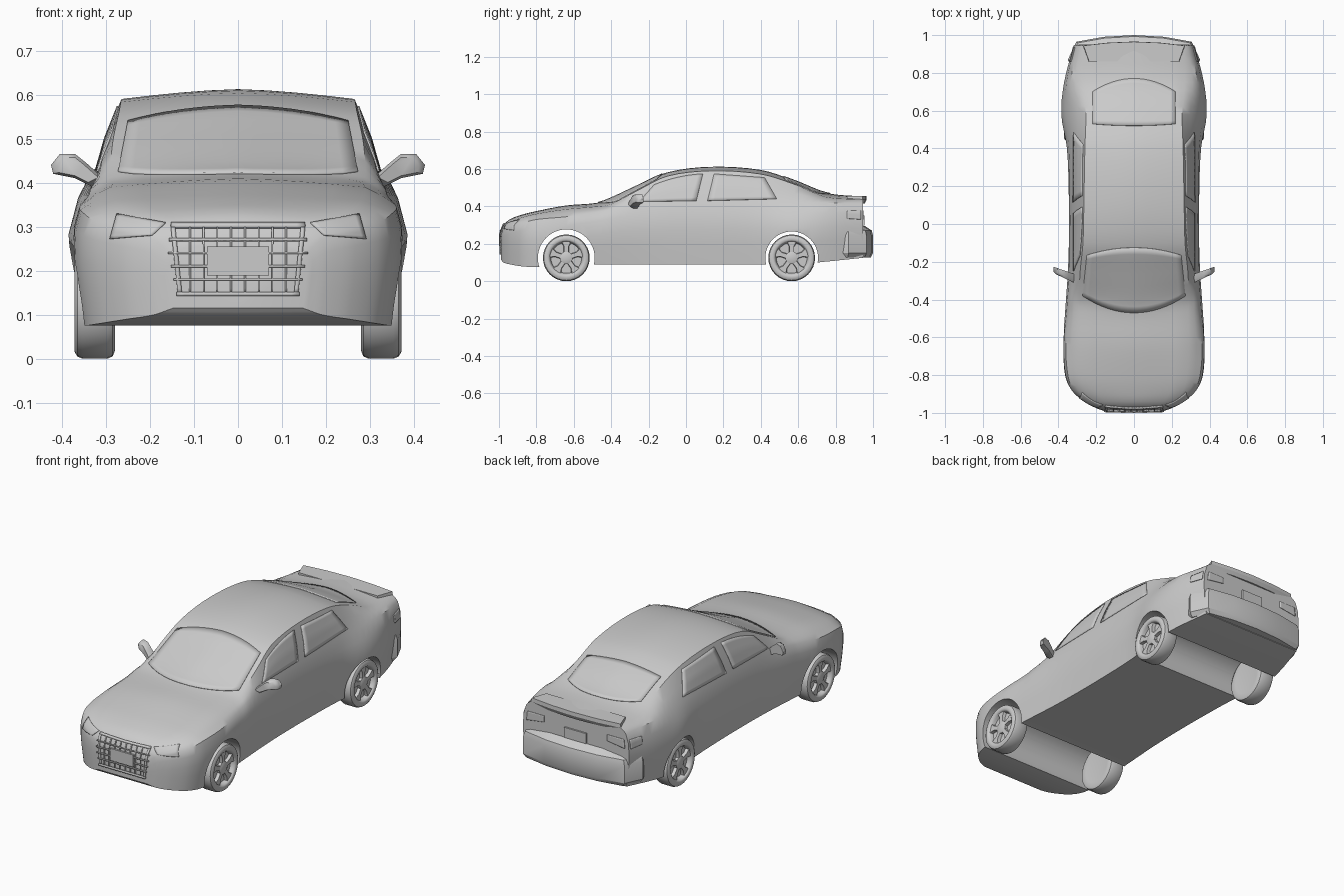
import bpy, bmesh, math
from mathutils import Vector
from mathutils.bvhtree import BVHTree

if "Cube" in bpy.data.objects:
    bpy.data.objects.remove(bpy.data.objects["Cube"])


def finish(name, bm, angle=35):
    bmesh.ops.recalc_face_normals(bm, faces=bm.faces[:])
    me = bpy.data.meshes.new(name)
    bm.to_mesh(me)
    bm.free()
    me.shade_smooth()
    me.set_sharp_from_angle(angle=math.radians(angle))
    ob = bpy.data.objects.new(name, me)
    bpy.context.collection.objects.link(ob)
    return ob


def loft(rings, bm=None):
    """Bridge closed rings of points and cap both ends."""
    bm = bm or bmesh.new()
    vs = [[bm.verts.new(p) for p in r] for r in rings]
    n = len(rings[0])
    for a, b in zip(vs, vs[1:]):
        for i in range(n):
            bm.faces.new((a[i], a[(i + 1) % n], b[(i + 1) % n], b[i]))
    bm.faces.new(vs[0])
    bm.faces.new(vs[-1][::-1])
    return bm


def mirror(ob):
    m = ob.modifiers.new("mirror", 'MIRROR')
    m.use_axis[0] = True


def box(name, loc, size):
    x, y, z = (s / 2 for s in size)
    c = Vector(loc)
    rings = [[c + Vector((i, j, k)) for i, j in ((-x, -y), (x, -y), (x, y), (-x, y))]
             for k in (-z, z)]
    return finish(name, loft(rings))


# Body stations: y, floor z, widest x, shoulder z, shoulder x, roof edge z, roof edge x, top z
STATIONS = [
    (-0.99, .115, .155, .235, .15, .25, .13, .265),
    (-0.975, .10, .20, .27, .19, .285, .16, .30),
    (-0.94, .09, .265, .29, .255, .315, .21, .332),
    (-0.88, .08, .33, .31, .32, .34, .26, .355),
    (-0.80, .075, .365, .33, .35, .36, .28, .375),
    (-0.64, .08, .375, .345, .36, .385, .29, .405),
    (-0.47, .09, .365, .37, .34, .40, .285, .42),
    (-0.40, .09, .36, .385, .335, .412, .29, .445),
    (-0.25, .09, .35, .405, .325, .49, .285, .515),
    (-0.10, .09, .345, .41, .325, .562, .27, .582),
    (0.13, .09, .345, .415, .325, .59, .265, .612),
    (0.40, .09, .355, .42, .325, .573, .26, .595),
    (0.58, .09, .385, .42, .33, .518, .255, .538),
    (0.75, .105, .37, .42, .335, .45, .27, .472),
    (0.945, .125, .32, .41, .30, .438, .265, .453),
]


def section(p):
    y, zb, wm, zs, ws, ze, we, zt = p
    h = zs - zb
    half = [(0, zb), (wm * .95, zb), (wm * .985, zb + .35 * h), (wm, zb + .58 * h),
            ((wm + ws) / 2 + .005, zb + .83 * h), (ws, zs),
            ((ws + we) / 2 + .005, (zs + ze) / 2)]
    half += [(we * t, zt - (zt - ze) * t ** 1.5) for t in (1, .75, .5, .25, 0)]
    pts = half + [(-x, z) for x, z in half[-2:0:-1]]
    return [Vector((x, y, z)) for x, z in pts]


def smooth_stations(st, steps=4):
    n = len(st)

    def tangent(i, k):
        a, b = st[max(i - 1, 0)], st[min(i + 1, n - 1)]
        return (b[k] - a[k]) / (b[0] - a[0])
    out = []
    for i in range(n - 1):
        a, b = st[i], st[i + 1]
        d = b[0] - a[0]
        for s in range(steps):
            t = s / steps
            out.append([a[0] + d * t] + [
                (2*t**3 - 3*t*t + 1) * a[k] + (t**3 - 2*t*t + t) * d * tangent(i, k)
                + (3*t*t - 2*t**3) * b[k] + (t**3 - t*t) * d * tangent(i + 1, k)
                for k in range(1, 8)])
    return out + [list(st[-1])]


# Main body shell
bm = loft([section(p) for p in smooth_stations(STATIONS)])
bmesh.ops.recalc_face_normals(bm, faces=bm.faces[:])
surface = BVHTree.FromBMesh(bm)
body = finish("car_body", bm, 40)

# Wheel arches: full-width tunnels
for y, r in ((-.64, .152), (.565, .141)):
    rings = [[Vector((x, y + r * math.cos(a * math.tau / 48), .125 + r * math.sin(a * math.tau / 48)))
              for a in range(48)] for x in (-.6, .6)]
    cutter = finish("arch_cutter", loft(rings))
    cutter.hide_render = True
    m = body.modifiers.new("arch", 'BOOLEAN')
    m.object, m.operation, m.solver = cutter, 'DIFFERENCE', 'EXACT'
    bpy.context.view_layer.objects.active = body
    bpy.ops.object.modifier_apply(modifier=m.name)
    bpy.data.objects.remove(cutter)
body.data.shade_smooth()
body.data.set_sharp_from_angle(angle=math.radians(40))

VIEWS = {  # ray start and direction for panels laid on the body
    "front": (lambda a, b: (a, -2, b), (0, 1, 0)),
    "rear": (lambda a, b: (a, 2, b), (0, -1, 0)),
    "side": (lambda a, b: (2, a, b), (-1, 0, 0)),
    "top": (lambda a, b: (a, b, 2), (0, 0, -1)),
}


def panel(name, view, quad, bow=(0, 0), n=(10, 8), lift=.001, thick=.006, both=False):
    """Thin plate that follows the body surface; quad = two low, then two high corners."""
    place, d = VIEWS[view]
    d = Vector(d)
    p = [Vector(q) for q in quad]
    bm = bmesh.new()
    grid = []
    for j in range(n[1] + 1):
        v, row = j / n[1], []
        for i in range(n[0] + 1):
            u = i / n[0]
            q = p[0].lerp(p[1], u).lerp(p[3].lerp(p[2], u), v)
            q.y += (bow[0] * (1 - v) + bow[1] * v) * (1 - (2 * u - 1) ** 2)
            hit = surface.ray_cast(Vector(place(q.x, q.y)), d)[0]
            row.append(bm.verts.new(hit - d * lift) if hit else None)
        grid.append(row)
    for r0, r1 in zip(grid, grid[1:]):
        for i in range(n[0]):
            f = (r0[i], r0[i + 1], r1[i + 1], r1[i])
            if all(f):
                bm.faces.new(f)
    ob = finish(name, bm)
    if both:
        mirror(ob)
    s = ob.modifiers.new("thickness", 'SOLIDIFY')
    s.thickness, s.offset = thick, 0
    return ob


# Glass
panel("windshield", "top", [(-.272, -.38), (.272, -.38), (.25, -.165), (-.25, -.165)], (-.09, .04), (16, 10))
panel("rear_window", "top", [(-.22, .53), (.22, .53), (.22, .70), (-.22, .70)], (-.01, .07), (16, 10))
panel("front_side_window", "side", [(-.25, .425), (.055, .43), (.09, .573), (-.17, .515)], (0, .012), both=True)
panel("rear_side_window", "side", [(.115, .43), (.485, .44), (.42, .553), (.15, .573)], both=True)

# Lamps
panel("headlight", "front", [(.195, .28), (.29, .272), (.275, .328), (.165, .308)], both=True)
panel("taillight_side", "side", [(.86, .335), (.935, .33), (.935, .378), (.86, .375)], both=True)
panel("taillight_rear", "rear", [(.19, .345), (.295, .33), (.29, .378), (.19, .378)], both=True)

# Grille: rim and crossing bars that follow the nose
def grille_half(z):
    return .14 + (z - .15) * .2 if z < .25 else .16 - (z - .25) * .15


for z, w in ((.147, .01), (.18, .005), (.21, .005), (.24, .005), (.27, .005), (.303, .01)):
    g = grille_half(z)
    panel("grille_bar", "front", [(-g, z - w / 2), (g, z - w / 2), (g, z + w / 2), (-g, z + w / 2)],
          n=(16, 1), lift=.004, thick=.008)
for k in range(5):
    x, w = (.018 + .031 * k, .004) if k < 4 else (.145, .01)
    lean = .008 if k == 4 else 0
    panel("grille_slat", "front", [(x - w - lean, .147), (x - lean, .147), (x + lean, .303), (x - w + lean, .303)],
          n=(1, 12), lift=.003, thick=.007, both=True)
box("front_plate", (0, -.994, .222), (.14, .012, .065))
box("rear_plate", (0, .947, .325), (.13, .014, .055))

# Rear bumper and boot lip, stacked from a plan outline
def plan_stack(name, half, levels):
    pts = half + [(-x, y) for x, y in half[::-1] if x]
    y0 = half[0][1]
    return finish(name, loft([[Vector((x * s, y0 + (y - y0) * s, z)) for x, y in pts] for z, s in levels]), 30)


plan_stack("rear_bumper", [(.30, .76), (.35, .87), (.305, .965), (.16, .991), (0, 1.0)],
           [(.128, .95), (.15, 1), (.245, 1), (.272, .97), (.295, .82)])
plan_stack("boot_lip", [(.24, .86), (.27, .945), (.14, .96), (0, .966)],
           [(.415, .9), (.435, 1), (.455, .99)])

# Door mirrors
OUTLINE = [(.30, .405), (.33, .39), (.37, .41), (.42, .42), (.425, .44),
           (.405, .465), (.37, .465), (.345, .445)]
rings = []
for dy, s in ((-.022, .75), (-.008, 1), (.018, 1)):
    rings.append([Vector((.37 + (x - .37) * s, -.285 + dy + (x - .31) * .35, .432 + (z - .432) * s))
                  for x, z in OUTLINE])
mirror(finish("door_mirror", loft(rings), 50))

# Wheels: lathed tyre and rim with five broad spokes
PROFILE = [(.02, -.04), (.085, -.042), (.108, -.045), (.12, -.04), (.125, -.028), (.125, .028), (.12, .04),
           (.11, .046), (.096, .046), (.09, .042), (.086, .034), (.082, .02), (.02, .02)]
for y in (-.64, .565):
    for side in (1, -1):
        bm = loft([[Vector((x, r * math.cos(a * math.tau / 32), r * math.sin(a * math.tau / 32)))
                    for a in range(32)] for r, x in PROFILE])
        hub = [(.034, .018), (.034, .036), (.022, .041)]
        loft([[Vector((x, r * math.cos(a * math.tau / 20), r * math.sin(a * math.tau / 20)))
               for a in range(20)] for r, x in hub], bm)
        for k in range(5):
            a = k * math.tau / 5 + math.pi / 2
            u, v = Vector((0, math.cos(a), math.sin(a))), Vector((0, -math.sin(a), math.cos(a)))
            loft([[u * r + v * w * s + Vector((x, 0, 0))
                   for s, x in ((-1, .018), (1, .018), (.8, .037), (-.8, .037))]
                  for r, w in ((.02, .014), (.06, .014), (.087, .03))], bm)
        wheel = finish("wheel", bm)
        wheel.location = (side * .325, y, .125)
        wheel.rotation_euler.z = 0 if side > 0 else math.pi
